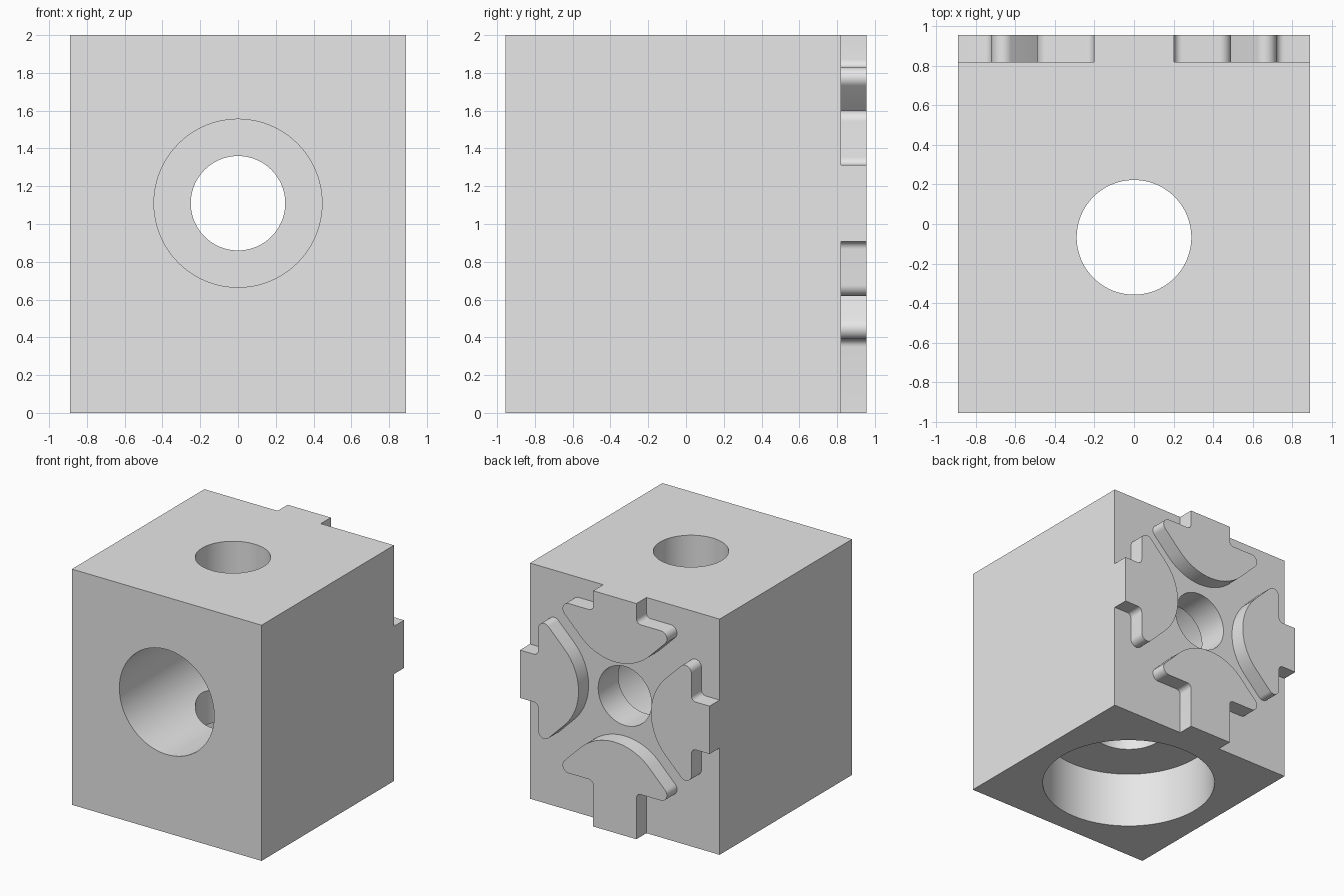
import bpy
import bmesh
from math import cos, sin, pi, radians
from mathutils import Matrix, Vector

old = bpy.data.objects.get("Cube")
if old:
    bpy.data.objects.remove(old, do_unlink=True)

HALF_X, FRONT, BACK, LUG_BACK, HEIGHT = 0.89, -0.955, 0.82, 0.955, 2.0
BORE_Z = 1.11
SHAFT_Y = (FRONT + BACK) / 2

grey = bpy.data.materials.new("plain grey")
grey.use_nodes = True
grey.diffuse_color = (0.8, 0.8, 0.8, 1)
grey.node_tree.nodes["Principled BSDF"].inputs["Base Color"].default_value = (0.8, 0.8, 0.8, 1)


def make_object(name, bm):
    bmesh.ops.recalc_face_normals(bm, faces=bm.faces)
    mesh = bpy.data.meshes.new(name)
    bm.to_mesh(mesh)
    bm.free()
    mesh.materials.append(grey)
    obj = bpy.data.objects.new(name, mesh)
    bpy.context.collection.objects.link(obj)
    return obj


def activate(obj):
    bpy.ops.object.select_all(action='DESELECT')
    obj.select_set(True)
    bpy.context.view_layer.objects.active = obj


def drill(target, radius, start, end):
    """Cut a round hole between two points on an axis."""
    a, b = Vector(start), Vector(end)
    turn = (b - a).to_track_quat('Z', 'Y').to_matrix().to_4x4()
    bm = bmesh.new()
    bmesh.ops.create_cone(bm, cap_ends=True, segments=96, radius1=radius, radius2=radius,
                          depth=(b - a).length,
                          matrix=Matrix.Translation((a + b) / 2) @ turn)
    cutter = make_object("drill_cutter", bm)
    cutter.hide_render = True
    mod = target.modifiers.new("hole", 'BOOLEAN')
    mod.operation, mod.solver, mod.object = 'DIFFERENCE', 'EXACT', cutter
    activate(target)
    bpy.ops.object.modifier_apply(modifier=mod.name)
    bpy.data.objects.remove(cutter, do_unlink=True)


def arc(cu, cw, radius, start, end, steps):
    angles = [radians(start + (end - start) * i / steps) for i in range(steps + 1)]
    return [(cu + radius * cos(t), cw + radius * sin(t)) for t in angles]


# Block with stepped bores
bm = bmesh.new()
bmesh.ops.create_cube(bm, size=1, matrix=Matrix.Translation((0, SHAFT_Y, HEIGHT / 2))
                      @ Matrix.Diagonal((2 * HALF_X, BACK - FRONT, HEIGHT, 1)))
block = make_object("block", bm)
drill(block, 0.445, (0, -1.2, BORE_Z), (0, 0.55, BORE_Z))
drill(block, 0.25, (0, 0.3, BORE_Z), (0, 1.2, BORE_Z))
drill(block, 0.29, (0, SHAFT_Y, -0.2), (0, SHAFT_Y, 2.2))
drill(block, 0.69, (0, SHAFT_Y, -0.2), (0, SHAFT_Y, 0.48))


def make_lug(name, quarter_turns, reach):
    """Raised lug: domed inner edge, rounded wing tips, stem running out to the rim."""
    stem, shoulder, fillet = 0.203, 0.72, 0.04
    tip = 0.057
    half = arc(0, 0.80, 0.46, -90, -45, 12)
    half += arc(0.49 - tip, shoulder - tip, tip, -45, 90, 12)
    half += arc(stem + fillet, shoulder + fillet, fillet, 270, 180, 6)
    half.append((stem, reach))
    outline = half + [(-u, w) for u, w in reversed(half[1:])]
    c, s = cos(quarter_turns * pi / 2), sin(quarter_turns * pi / 2)
    bm = bmesh.new()
    base = bm.faces.new([bm.verts.new((u * c - w * s, BACK, BORE_Z + u * s + w * c))
                         for u, w in outline])
    result = bmesh.ops.extrude_face_region(bm, geom=[base], use_keep_orig=True)
    moved = [g for g in result["geom"] if isinstance(g, bmesh.types.BMVert)]
    bmesh.ops.translate(bm, verts=moved, vec=(0, LUG_BACK - BACK, 0))
    return make_object(name, bm)


# Four lugs around the rear hole
parts = [block]
for turns, (name, reach) in enumerate([("top_lug", HEIGHT - BORE_Z), ("right_lug", HALF_X),
                                       ("bottom_lug", BORE_Z), ("left_lug", HALF_X)]):
    parts.append(make_lug(name, turns, reach))

# Smooth curved walls, crisp edges
for part in parts:
    activate(part)
    bpy.ops.object.shade_smooth_by_angle(angle=radians(30))
